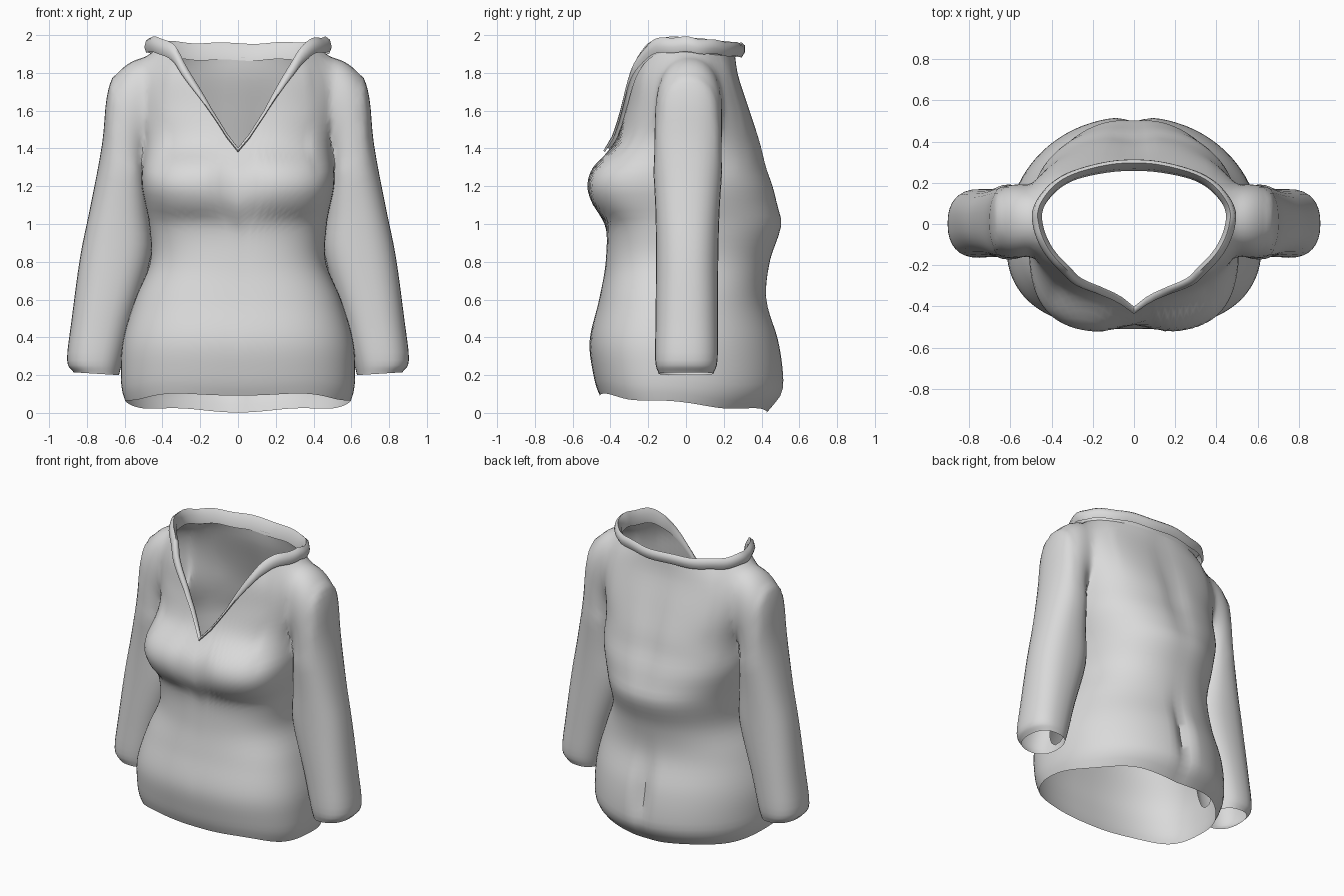
import bpy, bmesh, math
from math import sin, cos, pi, exp

if "Cube" in bpy.data.objects:
    bpy.data.objects.remove(bpy.data.objects["Cube"])

cloth = bpy.data.materials.new("grey cloth")
cloth.use_nodes = True
GREY = (0.7, 0.7, 0.7, 1)
cloth.diffuse_color = GREY
cloth.node_tree.nodes["Principled BSDF"].inputs["Base Color"].default_value = GREY

SEG, ROWS = 96, 44

# height, half width, front y, back y, middle y, front roundness, back roundness
TORSO = [
    (0, .57, .4, .43, -.08, .78, .95), (.1, .61, .46, .51, -.08, .78, .95),
    (.2, .62, .49, .52, -.08, .78, .95), (.38, .61, .51, .495, -.08, .78, .95),
    (.6, .545, .46, .43, -.07, .78, .92), (.8, .465, .425, .445, -.05, .78, .9),
    (1, .47, .43, .51, -.04, .72, .9), (1.1, .49, .5, .49, -.03, .64, .86),
    (1.2, .51, .53, .465, -.02, .6, .82), (1.3, .51, .5, .43, 0, .64, .8),
    (1.42, .5, .385, .4, .01, .78, .78), (1.6, .54, .325, .34, .02, .85, .75),
    (1.78, .545, .3, .28, .02, .94, .78), (1.87, .5, .29, .265, .01, 1.08, .92),
    (1.92, .44, .3, .26, 0, 1.15, 1.02)]

# step, inner x and z, outer x and z, half depth
SLEEVE = [
    (0, .36, 1.5, .38, 1.74, .1), (1, .42, 1.41, .47, 1.88, .16),
    (2, .46, 1.38, .56, 1.875, .18), (3, .48, 1.36, .65, 1.8, .185),
    (4, .485, 1.32, .695, 1.67, .185), (5, .485, 1.25, .72, 1.42, .185),
    (6, .47, 1.05, .78, 1.1, .17), (7, .46, .83, .835, .83, .165),
    (8, .555, .5, .88, .5, .165), (9, .61, .28, .905, .28, .165),
    (10, .63, .2, .87, .215, .145)]


def interp(table, t):
    """Smooth interpolation of the table columns at key t."""
    t = min(max(t, table[0][0]), table[-1][0])
    i = 0
    while i < len(table) - 2 and t > table[i + 1][0]:
        i += 1
    a, b = table[i], table[i + 1]
    p, n = table[max(i - 1, 0)], table[min(i + 2, len(table) - 1)]
    h = b[0] - a[0]
    u = (t - a[0]) / h
    out = []
    for k in range(1, len(a)):
        ma = (b[k] - p[k]) / (b[0] - p[0]) * h
        mb = (n[k] - a[k]) / (n[0] - a[0]) * h
        d = b[k] - a[k]
        out.append(a[k] + u * (ma + u * (3 * d - 2 * ma - mb + u * (ma + mb - 2 * d))))
    return out


def bump(v, centre, width):
    return exp(-((v - centre) / width) ** 2)


def spow(v, e):
    return math.copysign(abs(v) ** e, v)


def neck_height(a):
    if sin(a) < 0:
        return 1.38 + .53 * (1 - (1 - abs(cos(a))) ** 2.2)
    return 1.91 - .025 * sin(a)


def torso_point(a, z):
    w, front, back, mid, ef, eb = interp(TORSO, z)
    if sin(a) < 0:
        # dip between the breasts
        x = spow(cos(a), ef) * w
        y = mid + (front + mid) * spow(sin(a), ef)
        y += .04 * bump(x, 0, .11) * bump(z, 1.2, .15)
    else:
        # seat cleft and spine groove
        x = spow(cos(a), eb) * w
        y = mid + (back - mid) * spow(sin(a), eb)
        y -= .05 * bump(x, 0, .05) * bump(z, .33, .22)
        y -= .02 * bump(x, 0, .08) * bump(z, 1.4, .35)
    return (x, y, z)


def sleeve_ring(t, side, count=32):
    xi, zi, xo, zo, d = interp(SLEEVE, t)
    ring = []
    for k in range(count):
        a = 2 * pi * k / count
        m = (1 + spow(cos(a), .85)) / 2
        ring.append((side * (xi + (xo - xi) * m), .02 - .002 * t + d * spow(sin(a), .85),
                     zi + (zo - zi) * m))
    return ring


def loft(bm, rings, capped=True):
    """Skin closed rings; temporary caps get material slot 1."""
    vs = [[bm.verts.new(p) for p in r] for r in rings]
    n = len(vs[0])
    for lo, hi in zip(vs, vs[1:]):
        for k in range(n):
            bm.faces.new((lo[k], lo[(k + 1) % n], hi[(k + 1) % n], hi[k]))
    for r in (vs[0], vs[-1]) if capped else ():
        mid = bm.verts.new([sum(v.co[c] for v in r) / n for c in range(3)])
        for k in range(n):
            bm.faces.new((r[k], r[(k + 1) % n], mid)).material_index = 1


def make_object(name, bm):
    bmesh.ops.recalc_face_normals(bm, faces=bm.faces)
    me = bpy.data.meshes.new(name)
    bm.to_mesh(me)
    bm.free()
    me.materials.append(cloth)
    ob = bpy.data.objects.new(name, me)
    bpy.context.collection.objects.link(ob)
    return ob


angles = [2 * pi * k / SEG - pi / 2 for k in range(SEG)]

# Torso, from sloping hem to V neckline
bm = bmesh.new()
rings = []
for r in range(ROWS + 1):
    ring = []
    for a in angles:
        low = .055 - .045 * sin(a) + .008 * cos(6 * a)
        ring.append(torso_point(a, low + (neck_height(a) - low) * r / ROWS))
    rings.append(ring)
loft(bm, rings)
body = make_object("garment_body", bm)
body.data.materials.append(cloth)

# Sleeves, merged into the torso
bm = bmesh.new()
for side in (1, -1):
    loft(bm, [sleeve_ring(t / 4, side) for t in range(41)])
sleeves = make_object("sleeve_helper", bm)
sleeves.data.materials.append(cloth)
sleeves.hide_render = True
mod = body.modifiers.new("merge_sleeves", 'BOOLEAN')
mod.operation = 'UNION'
mod.solver = 'EXACT'
mod.object = sleeves
bpy.context.view_layer.update()
merged = bpy.data.meshes.new_from_object(body.evaluated_get(bpy.context.evaluated_depsgraph_get()))
body.modifiers.clear()
body.data = merged
bpy.data.objects.remove(sleeves)

# Open the neck, hem and cuffs, then soften the shoulder seams
bm = bmesh.new()
bm.from_mesh(merged)
bmesh.ops.delete(bm, geom=[f for f in bm.faces if f.material_index == 1], context='FACES')
bmesh.ops.remove_doubles(bm, verts=bm.verts, dist=.004)
seam = [v for v in bm.verts if not v.is_boundary and .38 < abs(v.co.x) < .66 and v.co.z > 1.3]
for _ in range(10):
    bmesh.ops.smooth_vert(bm, verts=seam, factor=.5, use_axis_x=True, use_axis_y=True, use_axis_z=True)
bm.to_mesh(merged)
bm.free()
merged.materials.clear()
merged.materials.append(cloth)

# Folded collar band following the neckline, leaning outward at the back
bm = bmesh.new()
rings = []
for out, up in ((-.005, -.02), (-.01, .04), (.01, .08), (.03, .065), (.04, .03), (.03, 0)):
    ring = []
    for a in angles:
        x, y, z = torso_point(a, neck_height(a))
        size = math.hypot(x, y)
        rise = min(1, max(.3, (z - 1.45) / .42)) * (1 - .1 * max(0, sin(a)))
        spread = (.6 + .4 * rise) * out + (.01 + .5 * up) * .5 * max(0, sin(a)) + .002 * sin(9 * a)
        ring.append((x + x / size * spread, y + y / size * spread,
                     z + up * rise + .004 * cos(11 * a)))
    rings.append(ring)
loft(bm, rings, capped=False)
collar = make_object("collar", bm)

for ob, sharp in ((body, 50), (collar, 80)):
    bpy.ops.object.select_all(action='DESELECT')
    ob.select_set(True)
    bpy.context.view_layer.objects.active = ob
    bpy.ops.object.shade_smooth_by_angle(angle=math.radians(sharp))
